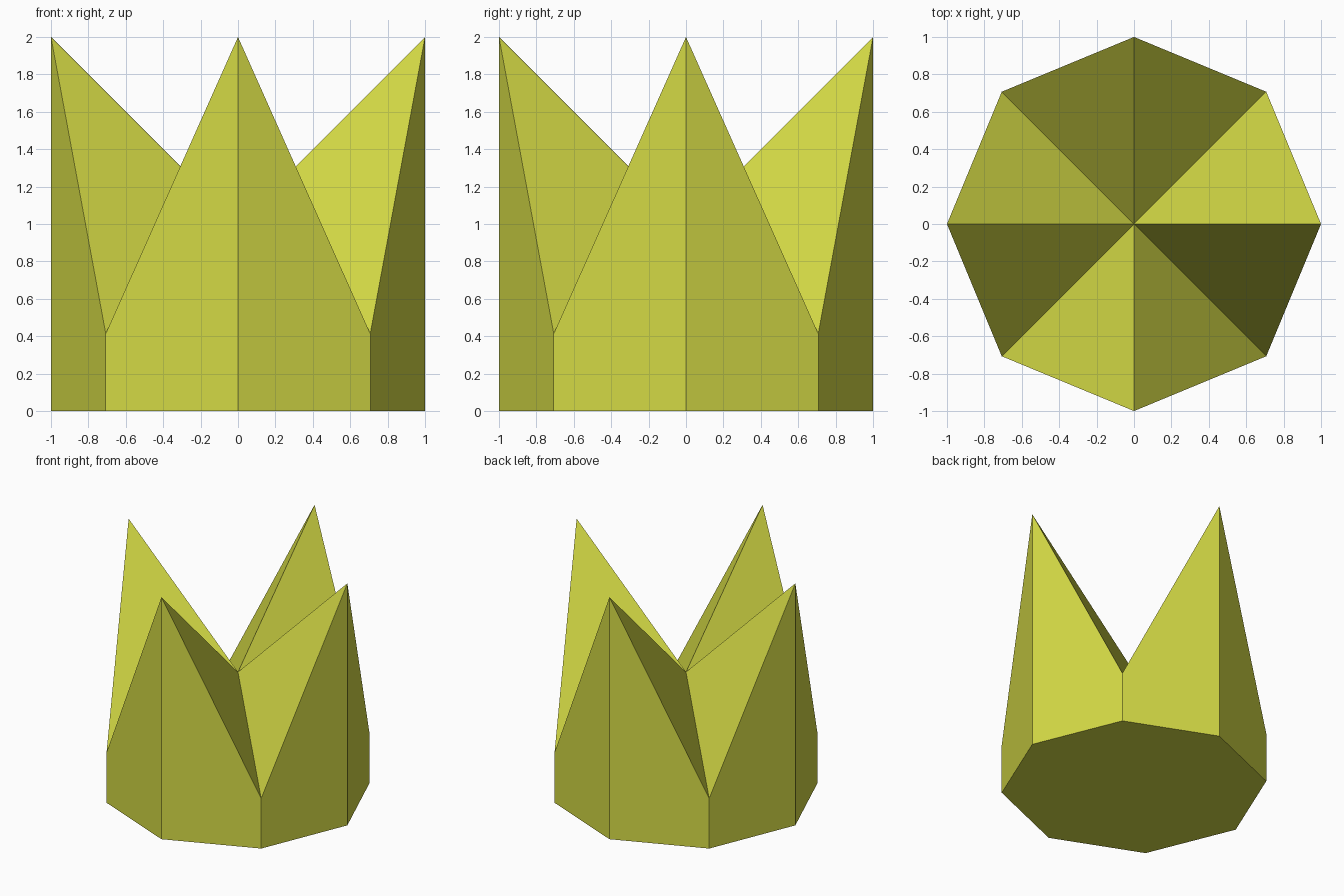
import bpy, bmesh
from math import sin, cos, pi, sqrt

if "Cube" in bpy.data.objects:
    bpy.data.objects.remove(bpy.data.objects["Cube"])

SIDES = 8
PEAK, DIP, CENTRE = 2.0, sqrt(2) - 1, 1.0

bm = bmesh.new()


def ring_point(i, z):
    a = 2 * pi * i / SIDES
    return bm.verts.new((cos(a), sin(a), z))


# Octagonal base and a rim alternating between peaks and dips
base = [ring_point(i, 0) for i in range(SIDES)]
rim = [ring_point(i, DIP if i % 2 else PEAK) for i in range(SIDES)]
hub = bm.verts.new((0, 0, CENTRE))

bm.faces.new(base[::-1])
for i in range(SIDES):
    j = (i + 1) % SIDES
    bm.faces.new((base[i], base[j], rim[j], rim[i]))  # outer wall
    bm.faces.new((rim[i], rim[j], hub))               # folded top

mesh = bpy.data.meshes.new("folded_crown")
bm.to_mesh(mesh)
bm.free()
crown = bpy.data.objects.new("folded_crown", mesh)
bpy.context.collection.objects.link(crown)

# Yellow-green colour
mat = bpy.data.materials.new("yellow_green")
mat.diffuse_color = (0.66, 0.70, 0.06, 1)
mat.use_nodes = True
mat.node_tree.nodes["Principled BSDF"].inputs["Base Color"].default_value = mat.diffuse_color
mesh.materials.append(mat)
